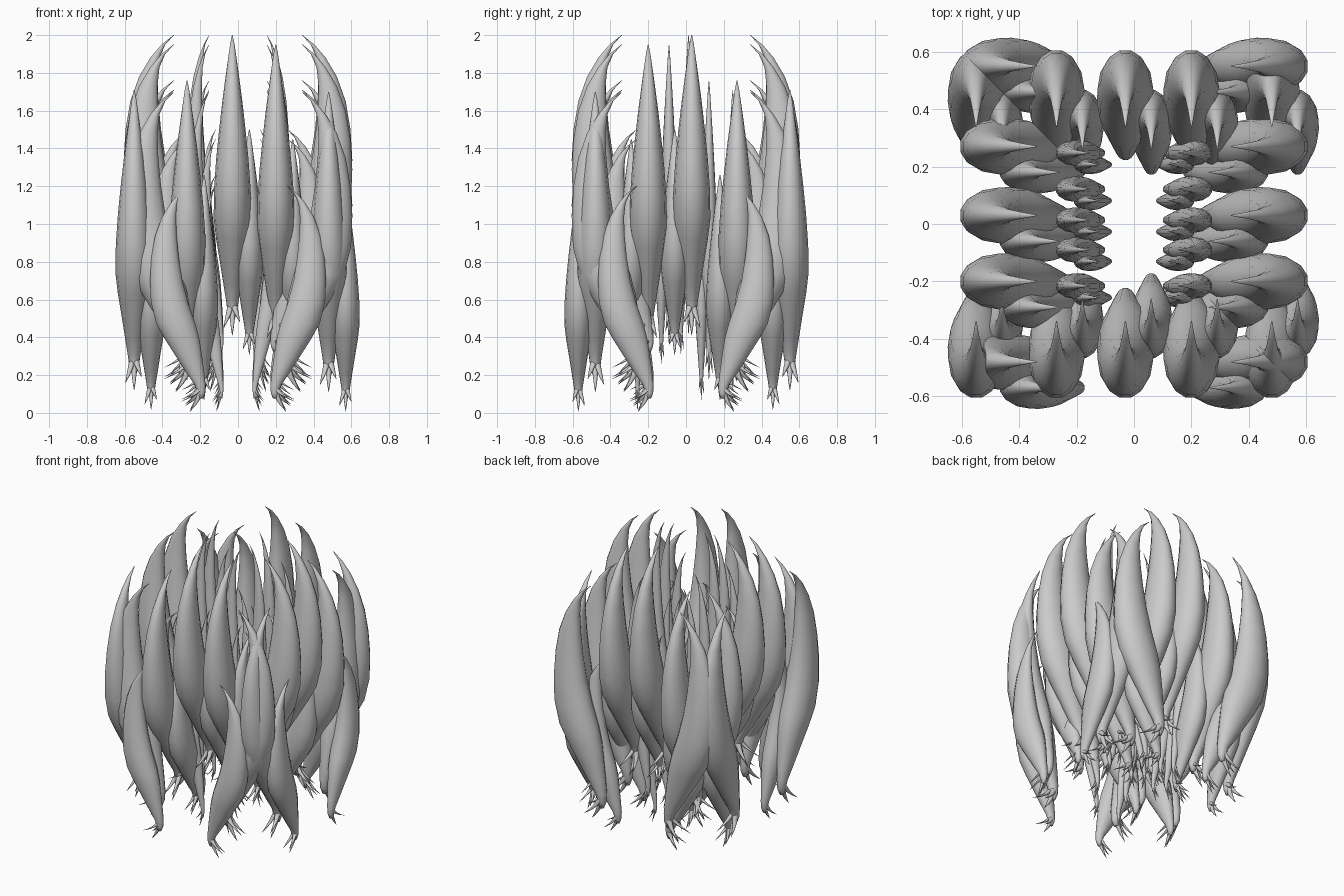
import bpy, bmesh, math

if "Cube" in bpy.data.objects:
    bpy.data.objects.remove(bpy.data.objects["Cube"])

# Lock profile, top to tail: height, inner depth, outer depth, half width
LOCK = [
    (2.00, .338, .342, .002), (1.95, .385, .405, .012), (1.88, .415, .465, .022),
    (1.78, .425, .525, .036), (1.65, .420, .572, .053), (1.50, .405, .598, .070),
    (1.34, .380, .608, .086), (1.18, .340, .602, .097), (1.03, .290, .565, .099),
    (0.92, .262, .505, .086), (0.80, .245, .430, .066), (0.68, .230, .355, .047),
    (0.60, .222, .300, .034), (0.54, .225, .278, .026), (0.50, .240, .272, .014),
]
# Forked tail tips: sideways spread, outward reach, lowest height
TIPS = [(-.045, .11, .45), (0, .08, .41), (.04, .14, .48)]
# Locks along a panel: sideways position, height shift
ROW = [(-.55, -.29), (-.27, -.24), (-.03, 0), (.20, -.05), (.48, -.30)]
SIDES = 14


def loft(bm, rings, place):
    """Skin elliptical rings (u, depth, z, half width, half depth)."""
    loops = []
    for u, d, z, w, h in rings:
        loops.append([bm.verts.new(place(u + w * math.cos(2 * math.pi * i / SIDES),
                                         d + h * math.sin(2 * math.pi * i / SIDES), z))
                      for i in range(SIDES)])
    for a, b in zip(loops, loops[1:]):
        for i in range(SIDES):
            j = (i + 1) % SIDES
            bm.faces.new((a[i], a[j], b[j], b[i]))
    bm.faces.new(loops[0])
    bm.faces.new(loops[-1])


def lock(bm, u, dz, s, ws, place):
    """One claw-shaped lock; s scales depth and height, ws scales width."""
    def fit(du, d, z, w, h):
        return (u + du * ws, d * s, z * (.75 if s < 1 else 1) + dz, w * ws, h * s)
    loft(bm, [fit(0, (a + b) / 2, z, w, (b - a) / 2) for z, a, b, w in LOCK], place)
    for spread, reach, low in TIPS:
        rings = []
        for t in (0, .25, .5, .75, 1):
            r = .026 * (1 - t) ** .8 + .001
            rings.append(fit(spread * t, .25 + reach * t ** 1.6,
                             .60 + (low - .60) * t ** .85, r * .8, r))
        loft(bm, rings, place)


def panel(name, direction, k=1.0):
    """A row of long locks with a shorter row tucked behind; k shrinks the plan."""
    bm = bmesh.new()

    def place(u, d, z):
        return [c * k for c in direction(u, d)] + [z]
    for u, dz in ROW:
        lock(bm, u, dz, 1, 1, place)
        lock(bm, u + .09, dz, .77, .75, place)
    bmesh.ops.recalc_face_normals(bm, faces=bm.faces)
    me = bpy.data.meshes.new(name)
    bm.to_mesh(me)
    bm.free()
    ob = bpy.data.objects.new(name, me)
    bpy.context.collection.objects.link(ob)
    me.shade_smooth()
    return ob


# Four outer panels
panel("front_locks", lambda u, d: [u, -d])
panel("back_locks", lambda u, d: [u, d])
panel("left_locks", lambda u, d: [-d, -u])
panel("right_locks", lambda u, d: [d, -u])
# Slim inner panels on the two sides
panel("inner_left_locks", lambda u, d: [-d, -u], .45)
panel("inner_right_locks", lambda u, d: [d, -u], .45)
